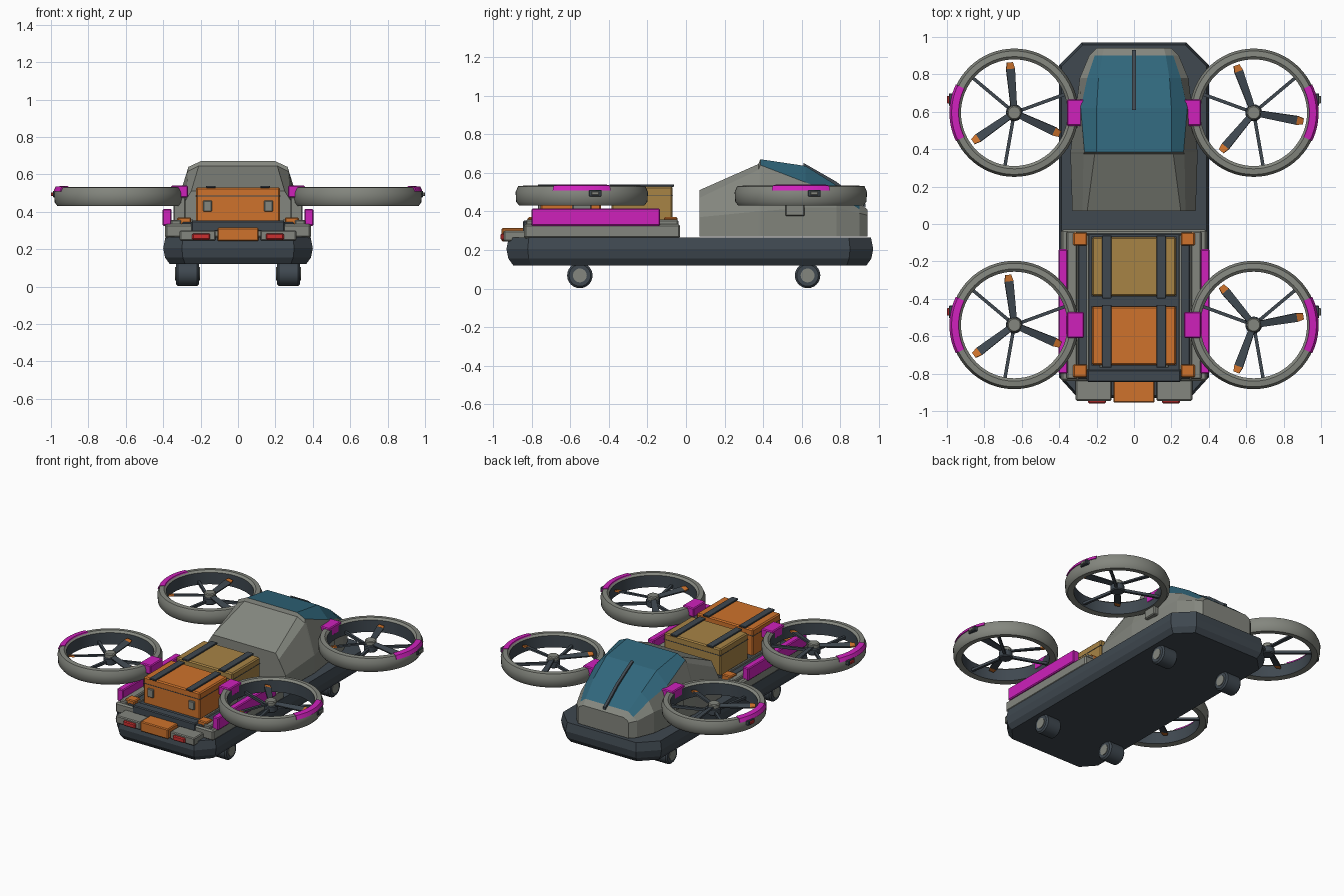
import bpy, bmesh, math
from mathutils import Matrix

if "Cube" in bpy.data.objects:
    bpy.data.objects.remove(bpy.data.objects["Cube"])


def material(name, *rgb):
    m = bpy.data.materials.new(name)
    m.use_nodes = True
    m.diffuse_color = (*rgb, 1)
    m.node_tree.nodes["Principled BSDF"].inputs["Base Color"].default_value = (*rgb, 1)
    return m


GRAY = material("warm gray", .23, .24, .21)
DARK = material("dark slate", .05, .065, .08)
PINK = material("magenta", .62, .015, .5)
ORANGE = material("orange", .62, .17, .025)
TAN = material("tan", .39, .23, .06)
GLASS = material("teal glass", .03, .135, .2)
RED = material("red", .6, .03, .03)


def finish(name, bm, mats, bevel=0, smooth=False):
    bmesh.ops.recalc_face_normals(bm, faces=bm.faces)
    mesh = bpy.data.meshes.new(name)
    bm.to_mesh(mesh)
    bm.free()
    for m in mats:
        mesh.materials.append(m)
    ob = bpy.data.objects.new(name, mesh)
    bpy.context.collection.objects.link(ob)
    if bevel:
        mod = ob.modifiers.new("bevel", "BEVEL")
        mod.width, mod.segments = bevel, 1
    if smooth:
        bpy.ops.object.select_all(action="DESELECT")
        bpy.context.view_layer.objects.active = ob
        ob.select_set(True)
        bpy.ops.object.shade_smooth_by_angle(angle=math.radians(35))
    return ob


def box(name, x, y, z, mat, bevel=.006):
    """Box from (low, high) pairs."""
    bm = bmesh.new()
    bmesh.ops.create_cube(bm, size=1)
    for v in bm.verts:
        v.co = [(a + b) / 2 + (b - a) * c for (a, b), c in zip((x, y, z), v.co)]
    return finish(name, bm, [mat], bevel)


def pair(name, x, y, z, mat, bevel=.006):
    box("left_" + name, x, y, z, mat, bevel)
    box("right_" + name, (-x[1], -x[0]), y, z, mat, bevel)


def cylinder(name, center, radius, depth, mat, axis="Z", bevel=0):
    bm = bmesh.new()
    turn = Matrix.Rotation(math.pi / 2, 4, "Y") if axis == "X" else Matrix()
    bmesh.ops.create_cone(bm, cap_ends=True, segments=24, radius1=radius, radius2=radius,
                          depth=depth, matrix=Matrix.Translation(center) @ turn)
    return finish(name, bm, [mat], bevel, True)


def loft(bm, rings, caps=True):
    """Skin closed rings; returns side faces as (face, ring index, point index)."""
    vs = [[bm.verts.new(p) for p in r] for r in rings]
    n, out = len(vs[0]), []
    for i in range(len(vs) - 1):
        for j in range(n):
            k = (j + 1) % n
            out.append((bm.faces.new((vs[i][j], vs[i][k], vs[i + 1][k], vs[i + 1][j])), i, j))
    if caps:
        bm.faces.new(vs[0])
        bm.faces.new(vs[-1])
    return out


# Chassis: octagonal slab with tapered edges
bm = bmesh.new()
rings = []
for z, d in ((.12, .035), (.155, .01), (.205, 0), (.265, .012)):
    half = [(.28 - d / 2, .97 - d), (.4 - d, .85 - d / 2), (.4 - d, -.82 + d / 2), (.3 - d / 2, -.93 + d)]
    rings.append([(x, y, z) for x, y in half] + [(-x, y, z) for x, y in reversed(half)])
loft(bm, rings)
finish("chassis", bm, [DARK])

# Cabin: cross-sections along y, glass on the upper front
sections = [
    (.07, (.33, .27), (.33, .37), (.275, .47), (.25, .51)),
    (.375, (.34, .27), (.34, .4), (.27, .615), (.21, .645)),
    (.385, (.34, .27), (.34, .4), (.265, .64), (.2, .67)),
    (.62, (.31, .27), (.31, .42), (.285, .55), (.2, .635)),
    (.78, (.29, .27), (.29, .42), (.25, .49), (.19, .535)),
    (.9, (.24, .27), (.24, .39), (.21, .41), (.17, .44)),
    (.94, (.2, .27), (.2, .38), (.19, .395), (.16, .41)),
]
bm = bmesh.new()
rings = [[(w, y, z) for w, z in half] + [(-w, y, z) for w, z in reversed(half)]
         for y, *half in sections]
for face, i, j in loft(bm, rings):
    face.material_index = int(2 <= i <= 4 and 2 <= j <= 4)
finish("cabin", bm, [GRAY, GLASS])

# Centre bar following the windshield
bm = bmesh.new()
loft(bm, [[(-.01, y, z), (.01, y, z), (.01, y, z + .018), (-.01, y, z + .018)]
          for y, z in ((.61, .632), (.78, .535), (.9, .44), (.93, .42))])
finish("windshield_bar", bm, [DARK])

# Cargo bed
box("bed_base", (-.39, .39), (-.84, -.03), (.26, .335), GRAY, .01)
box("bed_floor", (-.3, .3), (-.83, -.05), (.3, .345), DARK)
pair("bed_edge", (.305, .36), (-.83, -.04), (.3, .357), GRAY)
pair("bed_inner_rail", (.24, .255), (-.78, -.06), (.34, .358), GRAY, .002)
pair("side_panel", (.355, .403), (-.8, -.135), (.325, .415), PINK)
box("rear_cross_bar", (-.25, .25), (-.845, -.78), (.295, .352), DARK)
for end, y in (("front", -.08), ("rear", -.785)):
    pair(end + "_corner_latch", (.25, .325), (y - .035, y + .035), (.29, .37), ORANGE)

# Crates with straps and handles
for name, y0, y1, mat in (("front_crate", -.385, -.07, TAN), ("rear_crate", -.755, -.44, ORANGE)):
    box(name, (-.225, .225), (y0, y1), (.335, .53), mat, .008)
    box(name + "_lid_seam", (-.227, .227), (y0 - .002, y1 + .002), (.482, .486), DARK, 0)
    pair(name + "_strap", (.12, .17), (y0 - .012, y1 + .008), (.527, .539), DARK, .002)
pair("crate_handle", (.14, .187), (-.768, -.75), (.4, .46), GRAY, .004)

# Rear bumper
pair("bumper", (.12, .312), (-.945, -.83), (.245, .3), GRAY)
box("bumper_center", (-.11, .11), (-.955, -.83), (.243, .315), ORANGE)
pair("tail_light", (.15, .245), (-.96, -.93), (.25, .285), RED)

# Wheels
for end, y in (("front", .63), ("rear", -.55)):
    for side, s in (("left", 1), ("right", -1)):
        n = f"{end}_{side}_"
        cylinder(n + "wheel", (s * .27, y, .068), .066, .124, DARK, "X", .01)
        cylinder(n + "wheel_hub", (s * .27, y, .068), .036, .132, GRAY, "X")
        box(n + "wheel_mount", (s * .27 - .03, s * .27 + .03), (y - .03, y + .03), (.08, .13), DARK)

# Ducted rotors
DUCT = ((.285, .435), (.325, .43), (.34, .45), (.343, .5), (.33, .53), (.3, .533), (.285, .52))


def arc_ring(profile, cx, cy, a0, a1, steps):
    return [[(cx + r * math.cos(a), cy + r * math.sin(a), z) for r, z in profile]
            for a in (a0 + (a1 - a0) * i / steps for i in range(steps + 1))]


def radial_bar(name, cx, cy, angle, r0, r1, w0, w1, z, thick, mat, pitch=0):
    bm = bmesh.new()
    loft(bm, [[(r, -w, -thick), (r, w, -thick), (r, w, thick), (r, -w, thick)]
              for r, w in ((r0, w0), (r1, w1))])
    bm.transform(Matrix.Translation((cx, cy, z)) @ Matrix.Rotation(math.radians(angle), 4, "Z")
                 @ Matrix.Rotation(pitch, 4, "X"))
    finish(name, bm, [mat])


def rotor(n, s, cy, spin):
    cx = s * .64
    bm = bmesh.new()
    last = len(DUCT) - 1
    for face, i, j in loft(bm, arc_ring(DUCT, cx, cy, 0, math.tau, 64), caps=False):
        face.material_index = int(j == last)
    bmesh.ops.remove_doubles(bm, verts=bm.verts, dist=.0001)
    finish(n + "duct", bm, [GRAY, DARK], 0, True)
    # Coloured outer arc and navigation light
    out = 0 if s > 0 else math.pi
    bm = bmesh.new()
    trim = ((.292, .515), (.347, .508), (.335, .534), (.298, .538))
    loft(bm, arc_ring(trim, cx, cy, out - .45, out + .45, 14))
    finish(n + "duct_trim", bm, [PINK])
    y = cy + .07
    for part, a, b, h, mat in (("light_housing", .95, .99, .033, DARK),
                               ("light", .985, 1, .02, RED if s < 0 else GRAY)):
        box(n + part, tuple(sorted((s * a, s * b))), (y - h, y + h),
            (.494 - h / 2, .494 + h / 2), mat, .003)
    # Spokes, motor and blades
    for k in range(3):
        radial_bar(f"{n}spoke_{k}", cx, cy, (20 if s < 0 else 160) + 120 * k, .02, .29,
                   .009, .009, .455, .009, DARK)
        a = spin + 120 * k
        radial_bar(f"{n}blade_{k}", cx, cy, a, .03, .235, .017, .024, .49, .005, DARK, .25)
        radial_bar(f"{n}blade_tip_{k}", cx, cy, a, .235, .27, .024, .016, .49, .0055, ORANGE, .25)
    cylinder(n + "motor", (cx, cy, .46), .045, .05, DARK, bevel=.006)
    cylinder(n + "hub", (cx, cy, .478), .038, .07, GRAY, bevel=.006)
    # Clamp to the body
    box(n + "clamp", tuple(sorted((s * .268, s * .358))), (cy - .07, cy + .07), (.475, .54), PINK)
    z0, dy = (.375, -.03) if cy > 0 else (.33, 0)
    box(n + "arm", tuple(sorted((s * .28, s * .345))), (cy + dy - .05, cy + dy + .05), (z0, .48), GRAY)


rotor("front_left_", 1, .595, 110)
rotor("front_right_", -1, .595, 95)
rotor("rear_left_", 1, -.54, 130)
rotor("rear_right_", -1, -.54, 97)
